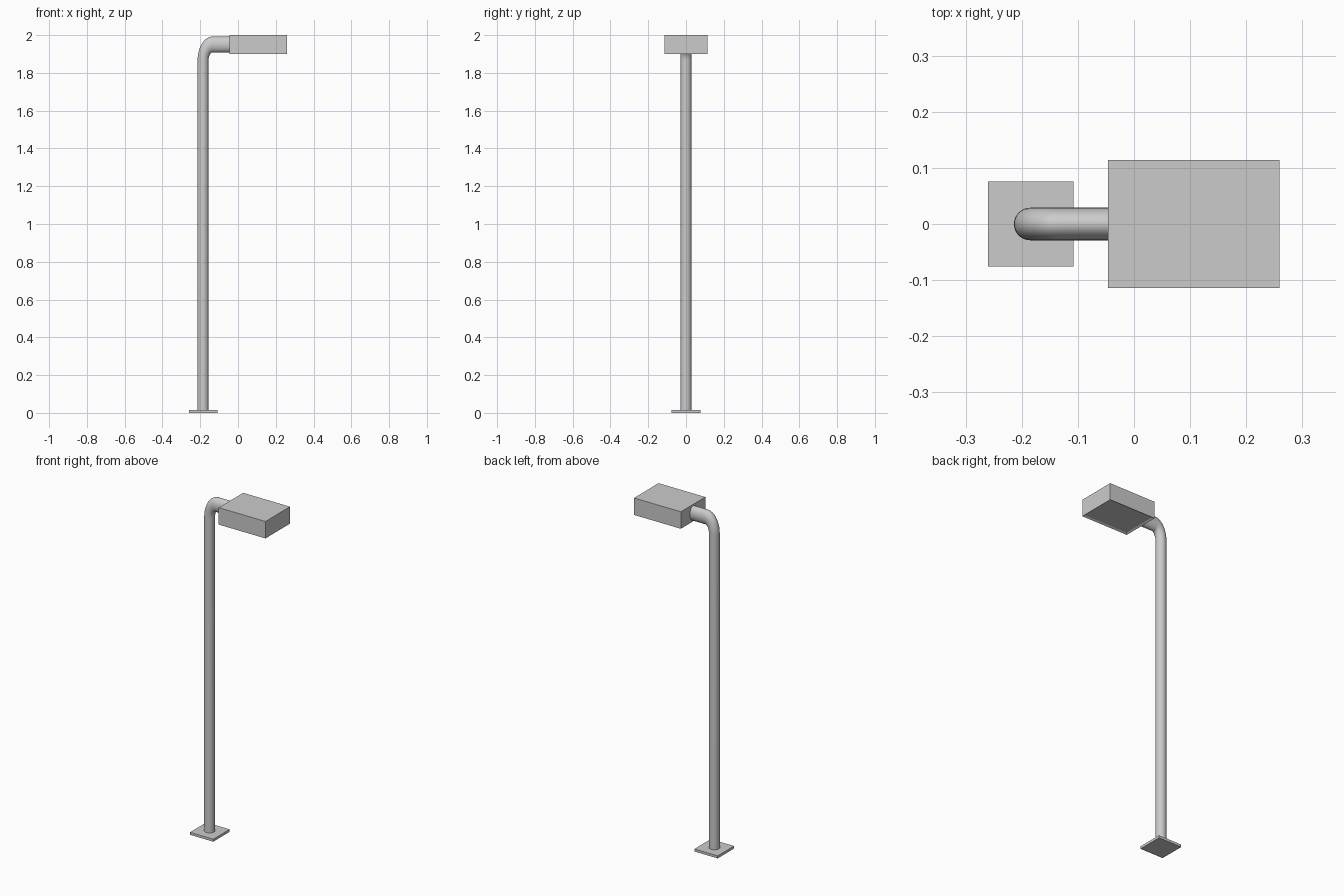
import bpy, bmesh, math

if "Cube" in bpy.data.objects:
    bpy.data.objects.remove(bpy.data.objects["Cube"])

def box(name, x0, x1, y0, y1, z0, z1):
    bpy.ops.mesh.primitive_cube_add(size=1, location=((x0+x1)/2, (y0+y1)/2, (z0+z1)/2))
    ob = bpy.context.object
    ob.name = name
    ob.scale = (x1-x0, y1-y0, z1-z0)
    bpy.ops.object.transform_apply(location=False, rotation=False, scale=True)
    return ob

# Square foot plate
box("base_plate", -0.26, -0.108, -0.076, 0.076, 0, 0.015)

# Lamp housing with a shallow recessed light panel underneath
head = box("lamp_head", -0.046, 0.259, -0.114, 0.114, 1.90, 2.0)
bm = bmesh.new()
bm.from_mesh(head.data)
bottom = [f for f in bm.faces if f.normal.z < -0.9]
bmesh.ops.inset_region(bm, faces=bottom, thickness=0.014, depth=-0.006)
bm.to_mesh(head.data)
bm.free()

# Bent pole: circular upright, elbow and arm (section is taller than wide in the arm)
PX, R, RZ = -0.185, 0.029, 0.0425      # pole centre, radius, arm half height
BX, BZ = 0.05, 0.085                   # elbow radii
ARM_Z, SIDES, STEPS = 1.95, 32, 10
rings = [(PX, 0.01, 0.0)]
for i in range(STEPS + 1):
    a = math.pi / 2 * i / STEPS
    rings.append((PX + BX*(1-math.cos(a)), ARM_Z - BZ*(1-math.sin(a)), a))
rings.append((-0.04, ARM_Z, math.pi / 2))

bm = bmesh.new()
loops = []
for x, z, a in rings:
    loop = []
    for k in range(SIDES):
        t = 2 * math.pi * k / SIDES
        loop.append(bm.verts.new((x - R*math.cos(t)*math.cos(a), R*math.sin(t),
                                  z + RZ*math.cos(t)*math.sin(a))))
    loops.append(loop)
for p, q in zip(loops, loops[1:]):
    for k in range(SIDES):
        n = (k + 1) % SIDES
        bm.faces.new((p[k], p[n], q[n], q[k]))
bm.faces.new(loops[0])
bm.faces.new(loops[-1])
bmesh.ops.recalc_face_normals(bm, faces=bm.faces)
mesh = bpy.data.meshes.new("bent_pole")
bm.to_mesh(mesh)
bm.free()
pole = bpy.data.objects.new("bent_pole", mesh)
bpy.context.collection.objects.link(pole)
bpy.ops.object.select_all(action='DESELECT')
pole.select_set(True)
bpy.context.view_layer.objects.active = pole
bpy.ops.object.shade_smooth_by_angle(angle=math.radians(40))
